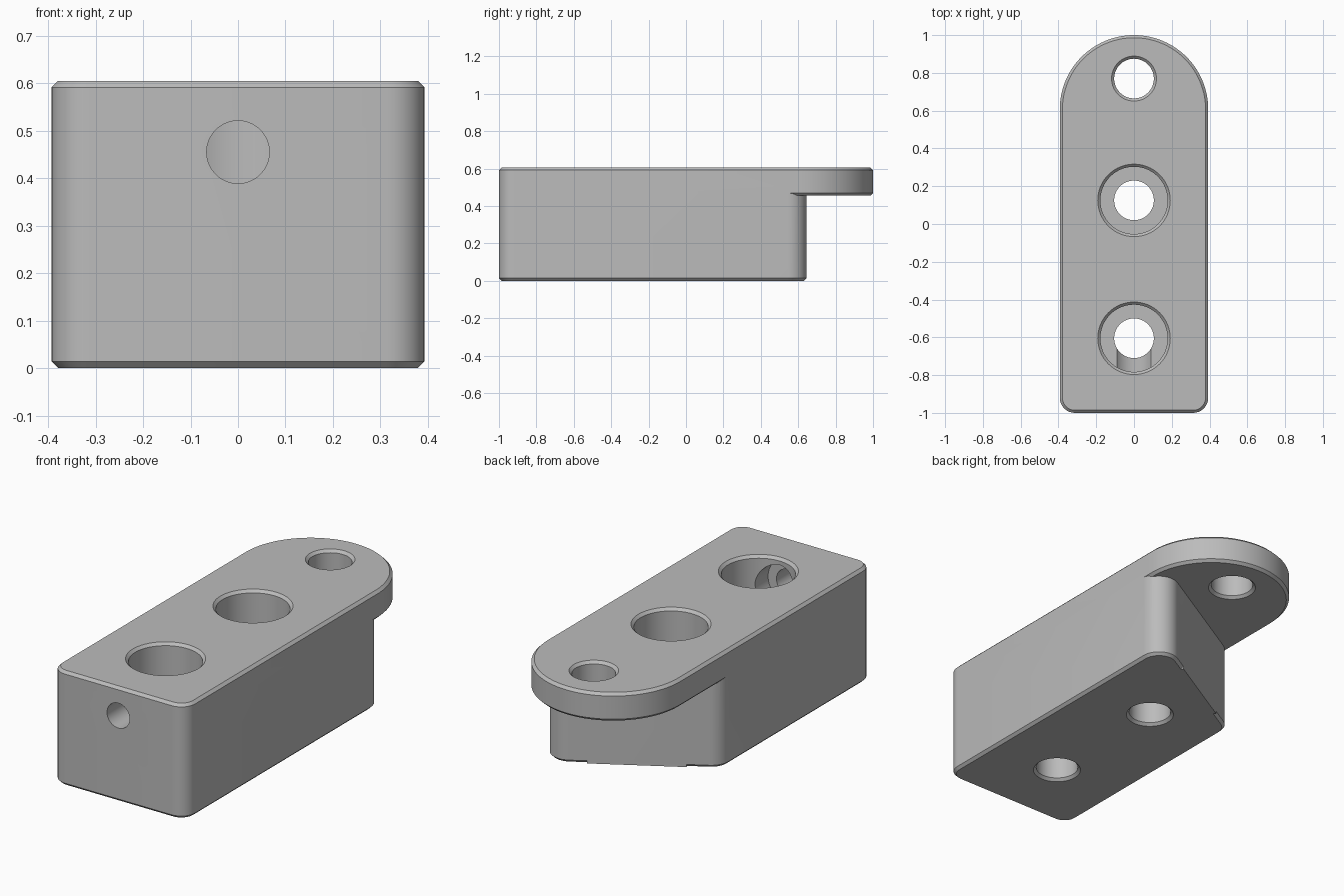
import bpy, bmesh
from math import cos, sin, radians, pi
from mathutils import Vector

cube = bpy.data.objects.get("Cube")
if cube:
    bpy.data.objects.remove(cube)

# Overall sizes
W, TOP, LEDGE, C = 0.393, 0.605, 0.455, 0.014
SLANT = 0.4255                       # distance of the slanted back face
NORMAL, ALONG = Vector((-0.5, 0.866)), Vector((0.866, 0.5))

grey = bpy.data.materials.new("plain grey")
grey.use_nodes = True
colour = (0.5, 0.5, 0.5, 1)
grey.diffuse_color = colour
grey.node_tree.nodes["Principled BSDF"].inputs["Base Color"].default_value = colour


def loft(name, rings):
    """Closed solid skinned through rings of equal point count."""
    bm = bmesh.new()
    loops = [[bm.verts.new(p) for p in ring] for ring in rings]
    n = len(loops[0])
    for low, high in zip(loops, loops[1:]):
        for i in range(n):
            j = (i + 1) % n
            bm.faces.new((low[i], low[j], high[j], high[i]))
    bm.faces.new(loops[0][::-1])
    bm.faces.new(loops[-1])
    bmesh.ops.recalc_face_normals(bm, faces=bm.faces)
    mesh = bpy.data.meshes.new(name)
    bm.to_mesh(mesh)
    bm.free()
    mesh.materials.append(grey)
    obj = bpy.data.objects.new(name, mesh)
    bpy.context.collection.objects.link(obj)
    return obj


def outline(arcs, z, inset):
    """Rounded outline made of corner arcs, drawn in by the chamfer."""
    ring = []
    for x, y, r, start, end in arcs:
        steps = max(8, int((end - start) * r))
        for i in range(steps + 1):
            a = radians(start + (end - start) * i / steps)
            ring.append((x + (r - inset) * cos(a), y + (r - inset) * sin(a), z))
    return ring


def bore(name, y, profile):
    """Vertical turned cutter from (z, radius) pairs."""
    return loft(name, [[(r * cos(i * pi / 32), y + r * sin(i * pi / 32), z)
                        for i in range(64)] for z, r in profile])


def combine(target, other, operation):
    mod = target.modifiers.new(other.name, 'BOOLEAN')
    mod.operation, mod.solver, mod.object = operation, 'EXACT', other
    bpy.context.view_layer.objects.active = target
    bpy.ops.object.modifier_apply(modifier=mod.name)
    bpy.data.objects.remove(other)


# Top plate with a round tip, and the block with a slanted back
front = [(-W + 0.08, -0.92, 0.08, 180, 270), (W - 0.08, -0.92, 0.08, 270, 360)]
plate_arcs = front + [(0, 0.607, W, 0, 180)]
block_arcs = front + [(W - 0.1, 0.545, 0.1, 0, 120), (-W + 0.1, 0.2067, 0.1, 120, 180)]

body = loft("clamp_block", [outline(block_arcs, z, c) for z, c in
                            ((0, C), (C, 0), (LEDGE + 0.05, 0))])
plate = loft("top_plate", [outline(plate_arcs, z, c) for z, c in
                           ((LEDGE, C), (LEDGE + C, 0), (TOP - C, 0), (TOP, C))])
combine(body, plate, 'UNION')

# Square lower edge on the middle of the slanted back
corners = [NORMAL * d + ALONG * t for d, t in
           ((SLANT, -0.04), (SLANT, 0.44), (SLANT - 0.05, 0.44), (SLANT - 0.05, -0.04))]
edge = loft("back_edge", [[(p.x, p.y, z) for p in corners] for z in (0, 0.03)])
combine(body, edge, 'UNION')

# Tip hole, chamfered both ends
R = 0.105
flare = R + C + 0.02
combine(body, bore("tip_hole", 0.77, ((LEDGE - 0.02, flare), (LEDGE + C, R),
                                      (TOP - C, R), (TOP + 0.02, flare))), 'DIFFERENCE')

# Two counterbored holes
for y in (0.125, -0.605):
    cutter = bore("counterbore", y, ((-0.02, flare), (C, R), (0.383, R), (0.383, 0.178),
                                     (TOP - C, 0.178), (TOP + 0.02, 0.212)))
    combine(body, cutter, 'DIFFERENCE')

# Stepped cross drilling from the front into the near hole
steps = ((-1.05, 0.066), (-0.85, 0.066), (-0.85, 0.115), (-0.605, 0.115))
cross = loft("cross_hole", [[(r * cos(i * pi / 32), y, 0.455 + r * sin(i * pi / 32))
                             for i in range(64)] for y, r in steps])
combine(body, cross, 'DIFFERENCE')

# Smooth curves, crisp edges
bpy.ops.object.select_all(action='DESELECT')
body.select_set(True)
bpy.context.view_layer.objects.active = body
bpy.ops.object.shade_smooth_by_angle(angle=radians(25))
